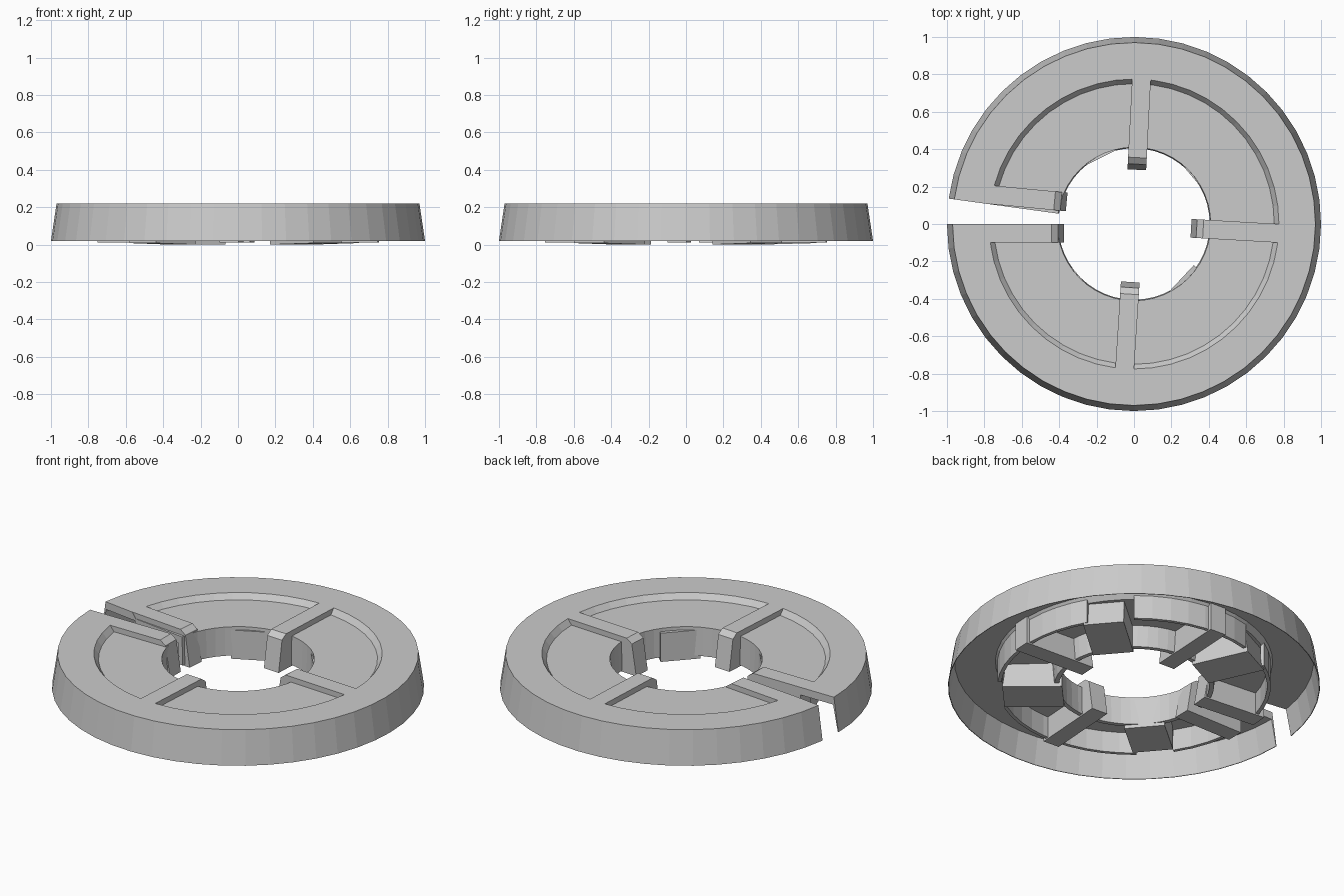
import bpy, bmesh
from math import cos, sin, radians
from mathutils import Vector

if "Cube" in bpy.data.objects:
    bpy.data.objects.remove(bpy.data.objects["Cube"])


def finish(name, bm):
    bmesh.ops.recalc_face_normals(bm, faces=bm.faces[:])
    me = bpy.data.meshes.new(name)
    bm.to_mesh(me)
    bm.free()
    ob = bpy.data.objects.new(name, me)
    bpy.context.collection.objects.link(ob)
    return ob


def sweep(name, profile, a0, a1, steps):
    """Turn a closed (r, z) profile around z between two angles."""
    bm = bmesh.new()
    rings = []
    for i in range(steps + 1):
        a = radians(a0 + (a1 - a0) * i / steps)
        rings.append([bm.verts.new((r * cos(a), r * sin(a), z)) for r, z in profile])
    n = len(profile)
    for p, q in zip(rings, rings[1:]):
        for j in range(n):
            k = (j + 1) % n
            bm.faces.new((p[j], p[k], q[k], q[j]))
    bm.faces.new(rings[0])
    bm.faces.new(rings[-1])
    return finish(name, bm)


def bar(name, inner, outer, width, side):
    """Extrude a side outline along the line inner -> outer.
    Each outline point is (from_inner_end, distance, z)."""
    a, b = Vector(inner), Vector(outer)
    length = (b - a).length
    d = (b - a) / length
    t = Vector((-d.y, d.x)) * width / 2
    bm = bmesh.new()
    ends = []
    for sgn in (-1, 1):
        loop = []
        for from_inner, s, z in side:
            p = a + d * (s if from_inner else length - s) + t * sgn
            loop.append(bm.verts.new((p.x, p.y, z)))
        bm.faces.new(loop)
        ends.append(loop)
    n = len(side)
    for j in range(n):
        k = (j + 1) % n
        bm.faces.new((ends[0][j], ends[0][k], ends[1][k], ends[1][j]))
    return finish(name, bm)


# Split ring shell: sloped rim, recessed floor and hub wall, hollow below
sweep("split_ring_shell",
      [(1, .02), (.97, .22), (.775, .22), (.75, .188), (.41, .188), (.405, .02),
       (.43, .02), (.44, .145), (.72, .145), (.745, .175), (.965, .175), (.996, .02)],
      -180, 172.2, 47)

# Inner support wall hanging below the floor, broken at each quadrant's middle
for i, (a0, a1) in enumerate(((-172, -147), (-131, -58), (-36, 30), (50, 105), (122, 165))):
    sweep(f"support_wall_{i}", [(.715, .02), (.715, .15), (.735, .16), (.735, .02)],
          a0, a1, max(3, round((a1 - a0) / 7.5)))

# Raised ribs with chamfered inner ends, running flush into the rim
rib = [(1, 0, .012), (1, .03, .195), (1, .065, .22), (0, 0, .22),
       (0, 0, .18), (0, .025, .175), (0, .025, .012)]
for name, p, q in (("rib_right", (.305, -.023), (.775, -.05)),
                   ("rib_back", (.015, .29), (.04, .775)),
                   ("rib_front", (-.02, -.31), (-.05, -.775)),
                   ("rib_slot_back", (-.36, .118), (-.77, .157)),
                   ("rib_slot_front", (-.375, -.05), (-.775, -.05))):
    bar(name, p, q, .1, rib)

# Support blocks under the floor, stepping slightly into the hole
block = [(1, 0, 0), (1, 0, .17), (0, .02, .15), (0, 0, .008)]
for name, p, q in (("block_back_right", (.335, .225), (.575, .43)),
                   ("block_front_left", (-.30, -.27), (-.51, -.45)),
                   ("block_front_right", (.245, -.30), (.48, -.52)),
                   ("block_back_left", (-.165, .36), (-.31, .65))):
    bar(name, p, q, .22, block)
